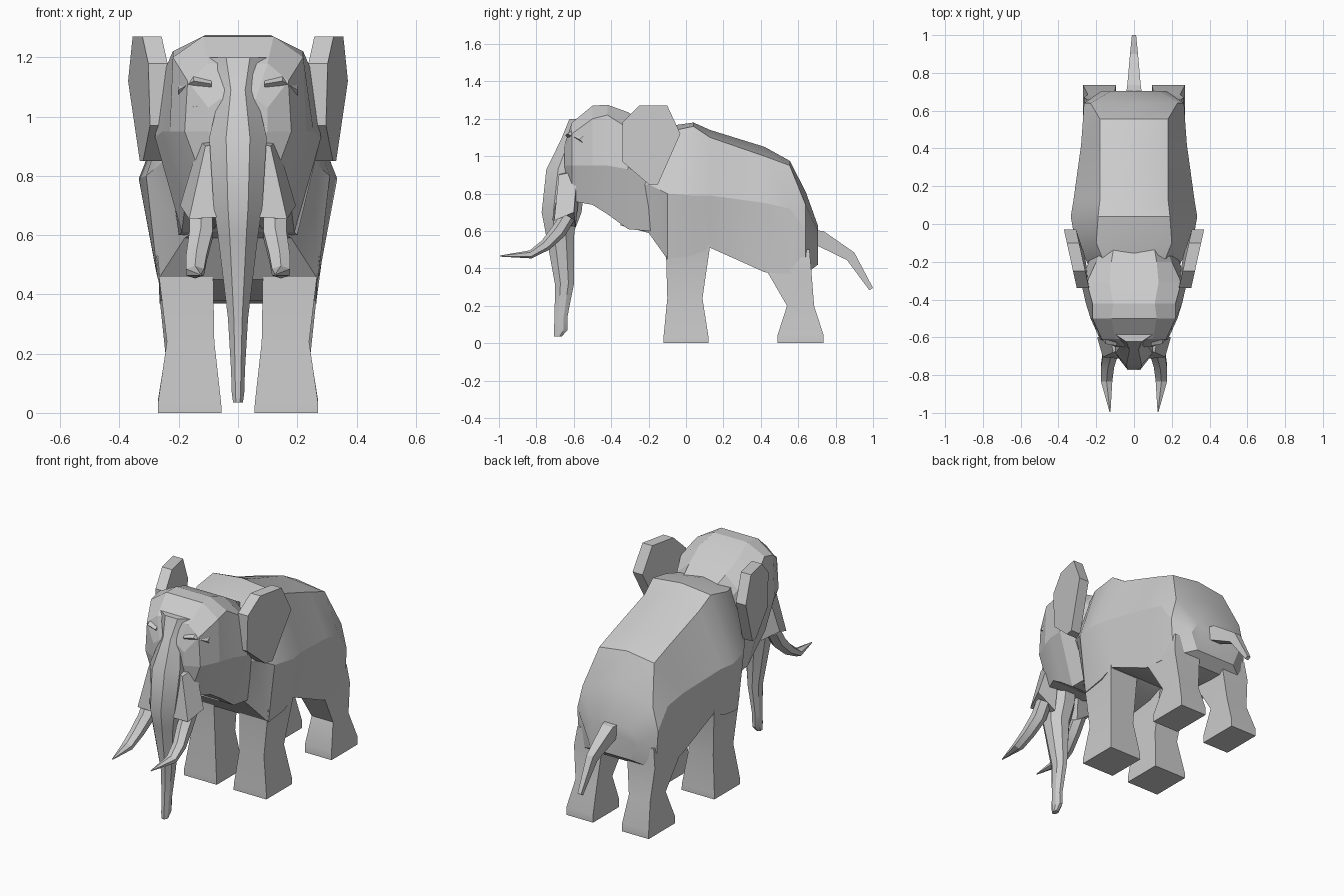
import bpy, bmesh, math
from mathutils import Vector


def finish(name, bm, angle=22):
    bmesh.ops.recalc_face_normals(bm, faces=bm.faces)
    me = bpy.data.meshes.new(name)
    bm.to_mesh(me)
    bm.free()
    ob = bpy.data.objects.new(name, me)
    bpy.context.collection.objects.link(ob)
    bpy.ops.object.select_all(action='DESELECT')
    ob.select_set(True)
    bpy.context.view_layer.objects.active = ob
    bpy.ops.object.shade_smooth_by_angle(angle=math.radians(angle))
    return ob


def loft(name, rings, angle=22):
    """Skin a list of equal-sized point rings and cap both ends."""
    bm = bmesh.new()
    vr = [[bm.verts.new(p) for p in r] for r in rings]
    n = len(vr[0])
    for a, b in zip(vr, vr[1:]):
        for i in range(n):
            j = (i + 1) % n
            bm.faces.new((a[i], a[j], b[j], b[i]))
    bm.faces.new(vr[0])
    bm.faces.new(vr[-1])
    return finish(name, bm, angle)


def section(y, half):
    """Symmetric ring in the xz plane from a half profile, top to bottom."""
    right = [(x, y, z) for x, z in half]
    left = [(-x, y, z) for x, z in reversed(half) if x > 0]
    return right + left


def box_ring(s, x0, x1, y0, y1, z):
    return [(s * x0, y0, z), (s * x1, y0, z), (s * x1, y1, z), (s * x0, y1, z)]


def tube(name, pts, sides, angle=22):
    """Tapered tube; each point is (x, y, z, half width, half depth)."""
    rings = []
    for i, (x, y, z, w, d) in enumerate(pts):
        a, b = pts[max(i - 1, 0)], pts[min(i + 1, len(pts) - 1)]
        t = Vector((0, b[1] - a[1], b[2] - a[2])).normalized()
        up = Vector((0, -t.z, t.y))
        ring = []
        for k in range(sides):
            q = 2 * math.pi * (k + 0.5) / sides
            ring.append(Vector((x + w * math.cos(q), y, z)) + up * d * math.sin(q))
        rings.append(ring)
    return loft(name, rings, angle)


# Body: crowned back, sloping flanks, belly
body = [  # y, crown z, edge z, edge x, flank x, flank z, belly x, belly z
    (-.35, 1.00, .98, .12, .18, .85, .12, .63),
    (-.20, 1.13, 1.11, .16, .25, .85, .18, .59),
    (-.10, 1.16, 1.13, .20, .31, .80, .27, .45),
    (.04, 1.18, 1.16, .19, .335, .79, .275, .47),
    (.13, 1.14, 1.10, .18, .32, .79, .27, .51),
    (.42, 1.05, 1.00, .18, .28, .75, .265, .38),
    (.555, .975, .95, .18, .27, .72, .265, .37),
    (.64, .81, .74, .23, .265, .60, .25, .37),
    (.705, .63, .60, .12, .17, .52, .13, .42)]
loft("body", [section(y, [(0, zt), (we, ze), (wm, zm), (wb, zb), (0, zb)])
              for y, zt, ze, we, wm, zm, wb, zb in body])

# Head: domed crown, cheeks, jaw
head = [  # y, top z, top x, temple x, z, cheek x, z, jaw x, z
    (-.65, 1.06, .06, .10, 1.03, .10, .95, .06, .90),
    (-.61, 1.18, .10, .17, 1.12, .18, .95, .11, .76),
    (-.50, 1.27, .12, .22, 1.20, .23, .95, .17, .74),
    (-.42, 1.275, .11, .22, 1.22, .255, .95, .18, .69),
    (-.31, 1.235, .13, .25, 1.15, .28, .93, .19, .61),
    (-.20, 1.17, .12, .20, 1.10, .24, .90, .20, .60),
    (-.08, 1.10, .10, .15, 1.00, .20, .85, .15, .60)]
loft("head", [section(y, [(0, zt), (wt, zt), (ws, zs), (wm, zm), (wb, zb), (0, zb)])
              for y, zt, wt, ws, zs, wm, zm, wb, zb in head], 12)

# Trunk: horizontal octagonal rings hanging from the forehead
trunk = [  # centre y, z, half width, half depth
    (-.56, 1.20, .10, .065), (-.59, 1.09, .06, .08), (-.64, .93, .10, .11),
    (-.665, .70, .085, .11), (-.675, .60, .07, .08), (-.65, .32, .035, .053),
    (-.668, .14, .024, .035), (-.67, .07, .022, .038), (-.685, .035, .017, .02)]
loft("trunk", [[(w * 1.05 * math.cos(math.pi * (k + .5) / 4),
                 y + d * 1.05 * math.sin(math.pi * (k + .5) / 4), z) for k in range(8)]
               for y, z, w, d in trunk], 30)

# Tail
tube("tail", [(0, .64, .56, .07, .07), (0, .72, .56, .05, .06),
              (0, .88, .465, .03, .04), (0, .99, .29, .016, .016)], 4)

ear_outline = [(-.34, 1.18), (-.25, 1.27), (-.10, 1.27), (-.03, 1.12),
               (-.15, .85), (-.20, .85), (-.34, .97)]

for s, side in ((1, "left"), (-1, "right")):
    # Legs: pinched above a flared foot
    loft(f"front_leg_{side}", [box_ring(s, *r) for r in (
        (.055, .27, -.12, .12, 0), (.057, .27, -.12, .12, .035),
        (.08, .24, -.10, .088, .24), (.085, .275, -.108, .13, .53))])
    loft(f"back_leg_{side}", [box_ring(s, *r) for r in (
        (.095, .27, .49, .735, 0), (.095, .27, .49, .735, .045),
        (.105, .245, .54, .685, .20), (.085, .265, .43, .67, .39),
        (.085, .25, .43, .66, .50))])

    # Ear: slab flaring outward to the back, narrower at the lobe
    def ear_x(y, z):
        return .255 + (y + .33) * .22 - max(0, 1.07 - z) * .06
    loft(f"ear_{side}", [[(s * (ear_x(y, z) + t), y, z) for y, z in ear_outline]
                         for t in (-.015, .05)])

    # Tusk sheath and tusk
    loft(f"tusk_sheath_{side}", [[(s * x, y, z) for x, y, z in r] for r in (
        ((.07, -.67, .91), (.11, -.68, .90), (.13, -.58, .92), (.07, -.56, .92)),
        ((.06, -.715, .66), (.165, -.705, .655), (.195, -.60, .70), (.08, -.59, .62)))])
    tube(f"tusk_{side}", [(s * .125, -.63, .68, .045, .04), (s * .125, -.68, .60, .045, .042),
                          (s * .14, -.75, .525, .04, .032), (s * .145, -.83, .475, .035, .022),
                          (s * .127, -.995, .466, .003, .003)], 6)

    # Brow ridge and eye
    loft(f"brow_{side}", [[(s * x, y, z) for x, y, z in r] for r in (
        ((.09, -.58, 1.15), (.09, -.645, 1.11), (.09, -.60, 1.07)),
        ((.15, -.54, 1.18), (.15, -.635, 1.12), (.15, -.58, 1.07)),
        ((.20, -.50, 1.15), (.20, -.57, 1.09), (.20, -.52, 1.04)))])
    loft(f"eye_{side}", [[(s * x, y, z) for x, y, z in r] for r in (
        ((.10, -.60, 1.08), (.10, -.648, 1.04), (.12, -.62, .97)),
        ((.18, -.56, 1.08), (.175, -.61, 1.03), (.15, -.60, .96)))])
